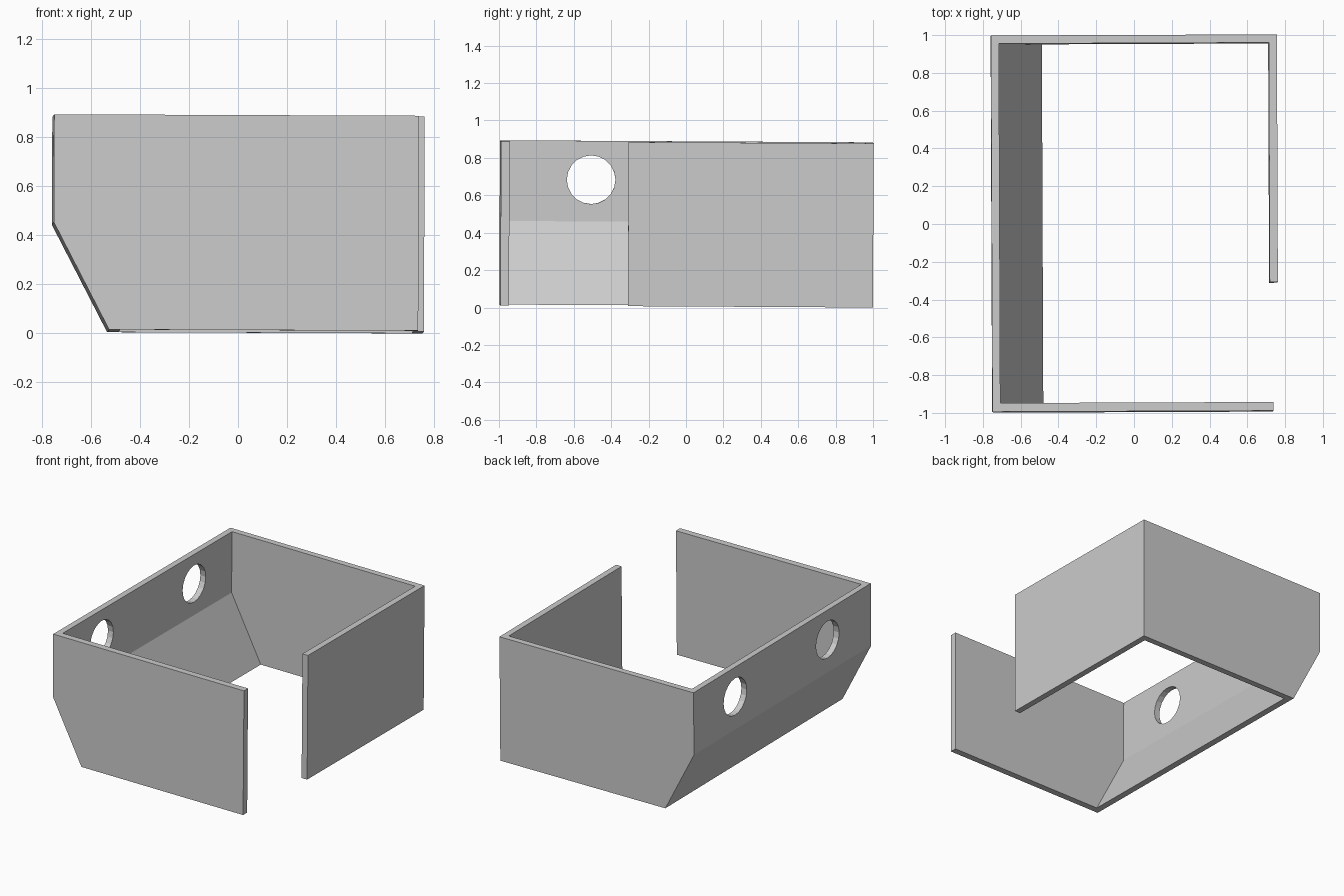
import bpy, bmesh
from math import radians
from mathutils import Matrix, Euler

if "Cube" in bpy.data.objects:
    bpy.data.objects.remove(bpy.data.objects["Cube"])

# The whole piece sits very slightly tilted
TILT = Matrix.Translation((0, 0, 0.0085)) @ Euler((-0.0055, 0.004, 0.004)).to_matrix().to_4x4()


def prism(name, profile, y0, y1):
    """Extrude an (x, z) profile along y."""
    bm = bmesh.new()
    face = bm.faces.new([bm.verts.new((x, y0, z)) for x, z in profile])
    ext = bmesh.ops.extrude_face_region(bm, geom=[face])
    verts = [v for v in ext["geom"] if isinstance(v, bmesh.types.BMVert)]
    bmesh.ops.translate(bm, verts=verts, vec=(0, y1 - y0, 0))
    bmesh.ops.recalc_face_normals(bm, faces=bm.faces)
    mesh = bpy.data.meshes.new(name)
    bm.to_mesh(mesh)
    bm.free()
    obj = bpy.data.objects.new(name, mesh)
    bpy.context.collection.objects.link(obj)
    return obj


def box(name, x0, x1, y0, y1):
    return prism(name, [(x0, -1), (x1, -1), (x1, 2), (x0, 2)], y0, y1)


def cut(target, cutter):
    """Subtract the cutter, then remove it."""
    mod = target.modifiers.new("cut", "BOOLEAN")
    mod.operation = "DIFFERENCE"
    mod.solver = "EXACT"
    mod.object = cutter
    cutter.hide_render = True
    bpy.context.view_layer.objects.active = target
    bpy.ops.object.modifier_apply(modifier=mod.name)
    bpy.data.objects.remove(cutter, do_unlink=True)


# Outer body with a chamfered lower left side
shell = prism("open_housing_shell",
              [(-0.757, 0.877), (-0.757, 0.437), (-0.53, 0), (0.757, 0), (0.757, 0.877)],
              -0.996, 0.996)

# Hollow through top and bottom, keeping the wall thickness
cut(shell, prism("hollow_cutter",
                 [(-0.715, 1.2), (-0.715, 0.446), (-0.484, 0), (-0.38, -0.2),
                  (0.714, -0.2), (0.714, 1.2)], -0.95, 0.953))

# Doorway: gap in the right wall, and the shortened front wall
cut(shell, box("doorway_cutter", 0.6, 1.0, -0.95, -0.314))
cut(shell, box("front_end_cutter", 0.731, 1.0, -1.2, -0.9))

# Round holes in the left wall
for y in (-0.508, 0.53):
    bpy.ops.mesh.primitive_cylinder_add(vertices=20, radius=0.13, depth=0.3,
                                        location=(-0.74, y, 0.669),
                                        rotation=(0, radians(90), 0))
    bpy.context.object.name = "hole_cutter"
    cut(shell, bpy.context.object)

shell.data.transform(TILT)
